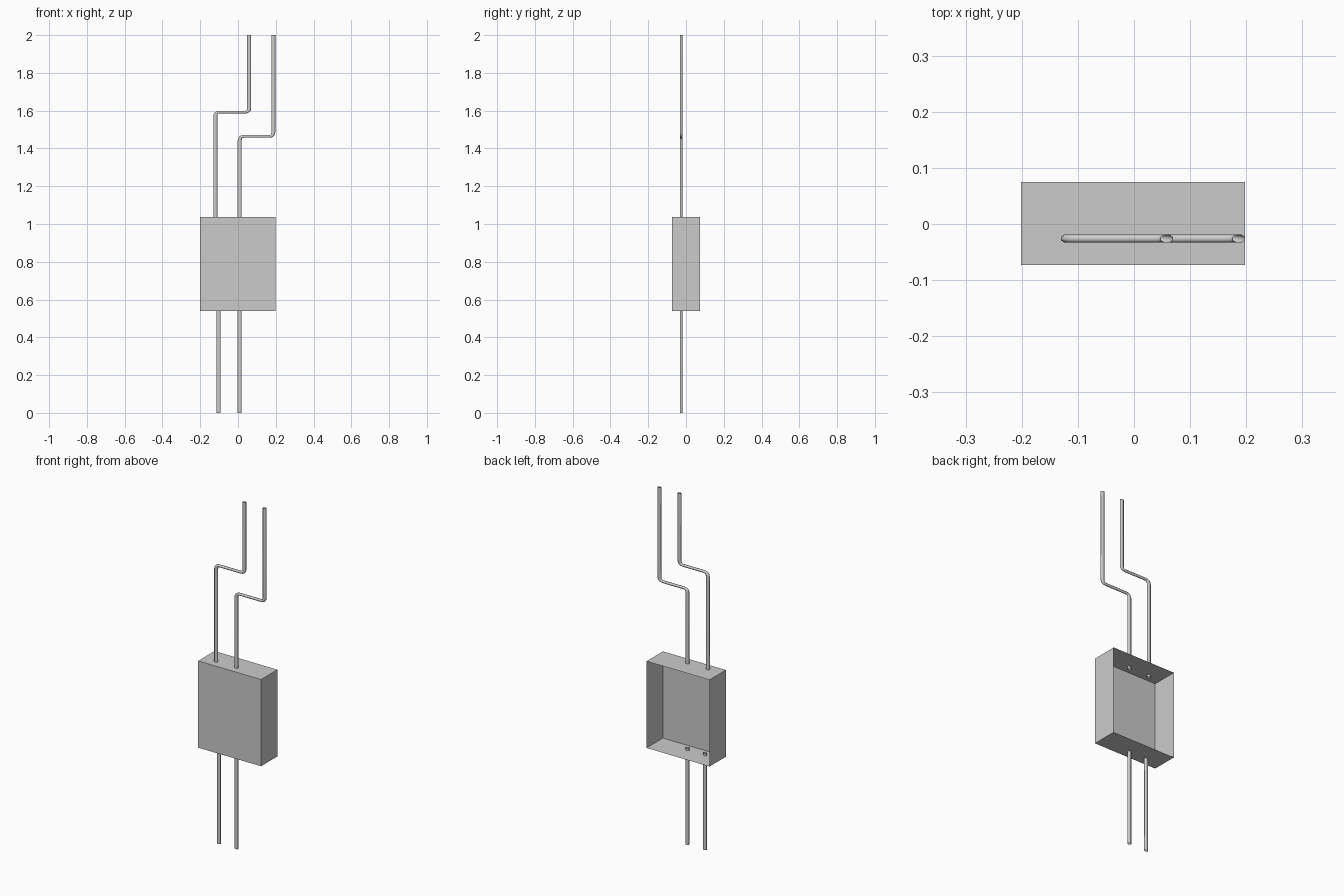
import bpy, bmesh, math
from mathutils import Vector

if "Cube" in bpy.data.objects:
    bpy.data.objects.remove(bpy.data.objects["Cube"])

R, X_STRETCH, SIDES, PIPE_Y = 0.0076, 1.5, 8, -0.026


def finish(bm, name):
    mesh = bpy.data.meshes.new(name)
    bm.to_mesh(mesh)
    bm.free()
    ob = bpy.data.objects.new(name, mesh)
    bpy.context.collection.objects.link(ob)
    return ob


def rounded(pts, radius=0.022, steps=4):
    """Replace inner corners of an (x, z) path with short curves."""
    pts = [Vector(p) for p in pts]
    out = [pts[0]]
    for a, b, c in zip(pts, pts[1:], pts[2:]):
        p, q = b + (a - b).normalized() * radius, b + (c - b).normalized() * radius
        for i in range(steps + 1):
            t = i / steps
            out.append(p * (1 - t) ** 2 + b * 2 * t * (1 - t) + q * t * t)
    return out + [pts[-1]]


def pipe(name, pts):
    """Open tube swept along a path; its section is wider in x."""
    path = rounded(pts)
    bm = bmesh.new()
    rings = []
    for i, p in enumerate(path):
        t = (path[min(i + 1, len(path) - 1)] - path[max(i - 1, 0)]).normalized()
        ring = []
        for k in range(SIDES):
            a = 2 * math.pi * (k + 0.5) / SIDES
            s, c = R * math.sin(a), R * math.cos(a)
            ring.append(bm.verts.new((p.x + t.y * c * X_STRETCH, PIPE_Y + s, p.y - t.x * c)))
        rings.append(ring)
    for r0, r1 in zip(rings, rings[1:]):
        for k in range(SIDES):
            n = (k + 1) % SIDES
            f = bm.faces.new((r0[k], r0[n], r1[n], r1[k]))
            f.smooth = True
    finish(bm, name)


# Meter housing: thin-walled box, open at the back
bm = bmesh.new()
bmesh.ops.create_cube(bm, size=1)
bmesh.ops.scale(bm, vec=(0.399, 0.148, 0.497), verts=bm.verts)
bmesh.ops.translate(bm, vec=(-0.002, 0.001, 0.789), verts=bm.verts)
bm.normal_update()
back = [f for f in bm.faces if f.normal.y > 0.9]
bmesh.ops.delete(bm, geom=back, context='FACES_ONLY')
finish(bm, "housing")

# Straight lower pipes, ending just inside the housing
for side, x in (("left", -0.102), ("right", 0.009)):
    pipe("lower_pipe_" + side, [(x, 0), (x, 0.555)])

# Upper pipes with a sideways jog
for side, x0, x1, z in (("left", -0.12, 0.059, 1.592), ("right", 0.009, 0.187, 1.464)):
    pipe("upper_pipe_" + side, [(x0, 1.025), (x0, z), (x1, z), (x1, 2)])
